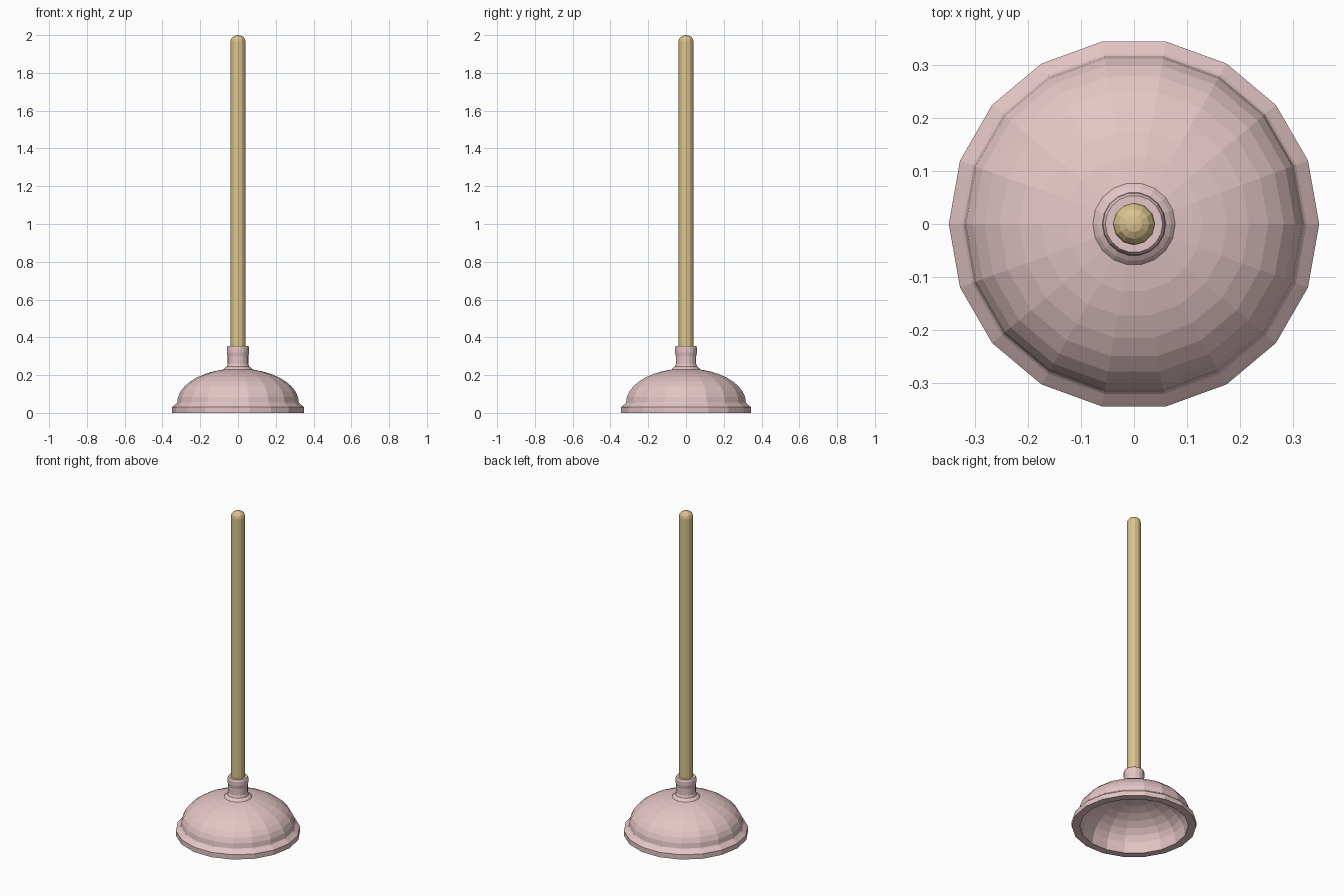
import bpy, bmesh
from math import sin, cos, pi, radians

if "Cube" in bpy.data.objects:
    bpy.data.objects.remove(bpy.data.objects["Cube"])


def material(name, color):
    m = bpy.data.materials.new(name)
    m.diffuse_color = color
    m.use_nodes = True
    m.node_tree.nodes["Principled BSDF"].inputs["Base Color"].default_value = m.diffuse_color
    return m


def lathe(name, profile, sides, mat):
    """Revolve (radius, z) points around z; zero radius gives a pole."""
    bm = bmesh.new()
    rings = []
    for r, z in profile:
        n = 1 if r == 0 else sides
        rings.append([bm.verts.new((r * cos(2 * pi * i / sides),
                                    r * sin(2 * pi * i / sides), z)) for i in range(n)])
    for a, b in zip(rings, rings[1:]):
        for i in range(sides):
            j = (i + 1) % sides
            quad = [a[i % len(a)], a[j % len(a)], b[j % len(b)], b[i % len(b)]]
            bm.faces.new(list(dict.fromkeys(quad)))
    bmesh.ops.recalc_face_normals(bm, faces=bm.faces)
    me = bpy.data.meshes.new(name)
    bm.to_mesh(me)
    bm.free()
    me.materials.append(mat)
    ob = bpy.data.objects.new(name, me)
    bpy.context.collection.objects.link(ob)
    return ob


def dome(radius, z0, height, steps, start=0, end=90):
    angles = [radians(start + (end - start) * i / steps) for i in range(steps + 1)]
    return [(radius * cos(t), z0 + height * sin(t)) for t in angles]


rubber = material("pink_rubber", (0.78, 0.56, 0.56, 1))
wood = material("wood", (0.70, 0.54, 0.27, 1))

# Rubber cup: hollow inside, flat lip, stepped rim, domed outside, neck collar
inner = [(0, 0.21)] + dome(0.30, 0.03, 0.18, 7, 0, 78)[::-1] + [(0.305, 0.0)]
rim = [(0.35, 0.0), (0.35, 0.03), (0.343, 0.036), (0.326, 0.05)]
outer = dome(0.322, 0.055, 0.18, 8, 0, 76)
neck = [(0.07, 0.238), (0.06, 0.245), (0.055, 0.26), (0.055, 0.30), (0.059, 0.32),
        (0.059, 0.345), (0.054, 0.355), (0.036, 0.355), (0.036, 0.25), (0, 0.25)]
lathe("rubber_cup", inner + rim + outer + neck, 18, rubber)

# Wooden handle with a rounded tip
tip = dome(0.04, 1.965, 0.035, 4)[:-1]
lathe("handle", [(0, 0.26), (0.04, 0.26)] + tip + [(0, 2.0)], 12, wood)
